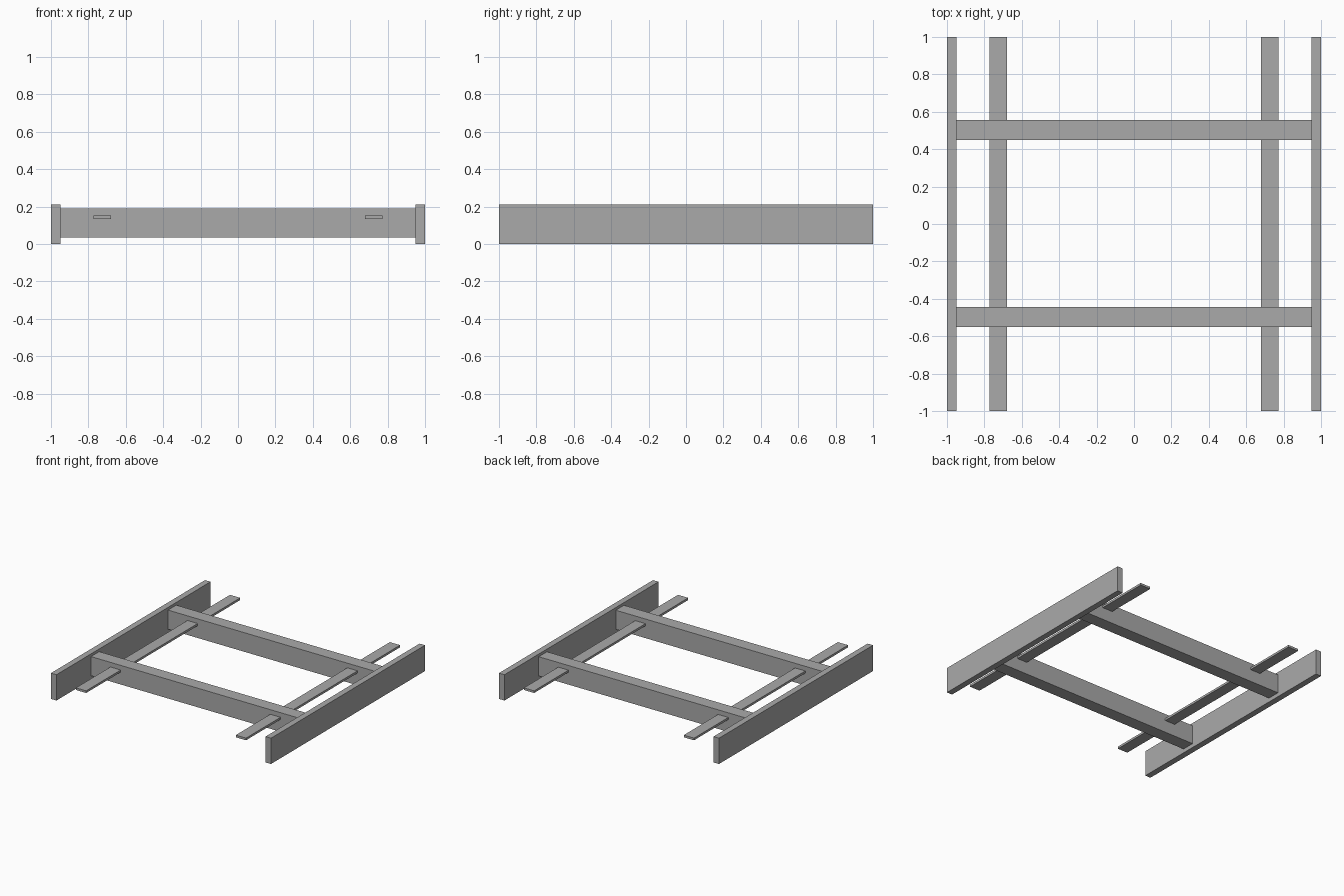
import bpy

if "Cube" in bpy.data.objects:
    bpy.data.objects.remove(bpy.data.objects["Cube"], do_unlink=True)

# Single plain grey
COLOUR = (0.4, 0.4, 0.4, 1.0)
grey = bpy.data.materials.new("plain_grey")
grey.use_nodes = True
grey.diffuse_color = COLOUR
grey.node_tree.nodes["Principled BSDF"].inputs["Base Color"].default_value = COLOUR


def box(name, x, y, z):
    """Box from (min, max) ranges on each axis."""
    ranges = (x, y, z)
    bpy.ops.mesh.primitive_cube_add(size=1, location=[(a + b) / 2 for a, b in ranges])
    obj = bpy.context.object
    obj.name = name
    obj.scale = [b - a for a, b in ranges]
    bpy.ops.object.transform_apply(location=False, rotation=False, scale=True)
    obj.data.materials.append(grey)
    return obj


# Tall side boards and thin flat slats, mirrored left and right
for side, s in (("left", 1), ("right", -1)):
    box(side + "_side_board", sorted((s * 0.95, s * 1.0)), (-1, 1), (0, 0.212))
    box(side + "_slat", sorted((s * 0.68, s * 0.773)), (-1, 1), (0.134, 0.152))

# Cross beams between the side boards
for end, y in (("front", -0.5), ("back", 0.5)):
    box(end + "_cross_beam", (-0.95, 0.95), (y - 0.052, y + 0.055), (0.033, 0.19))
